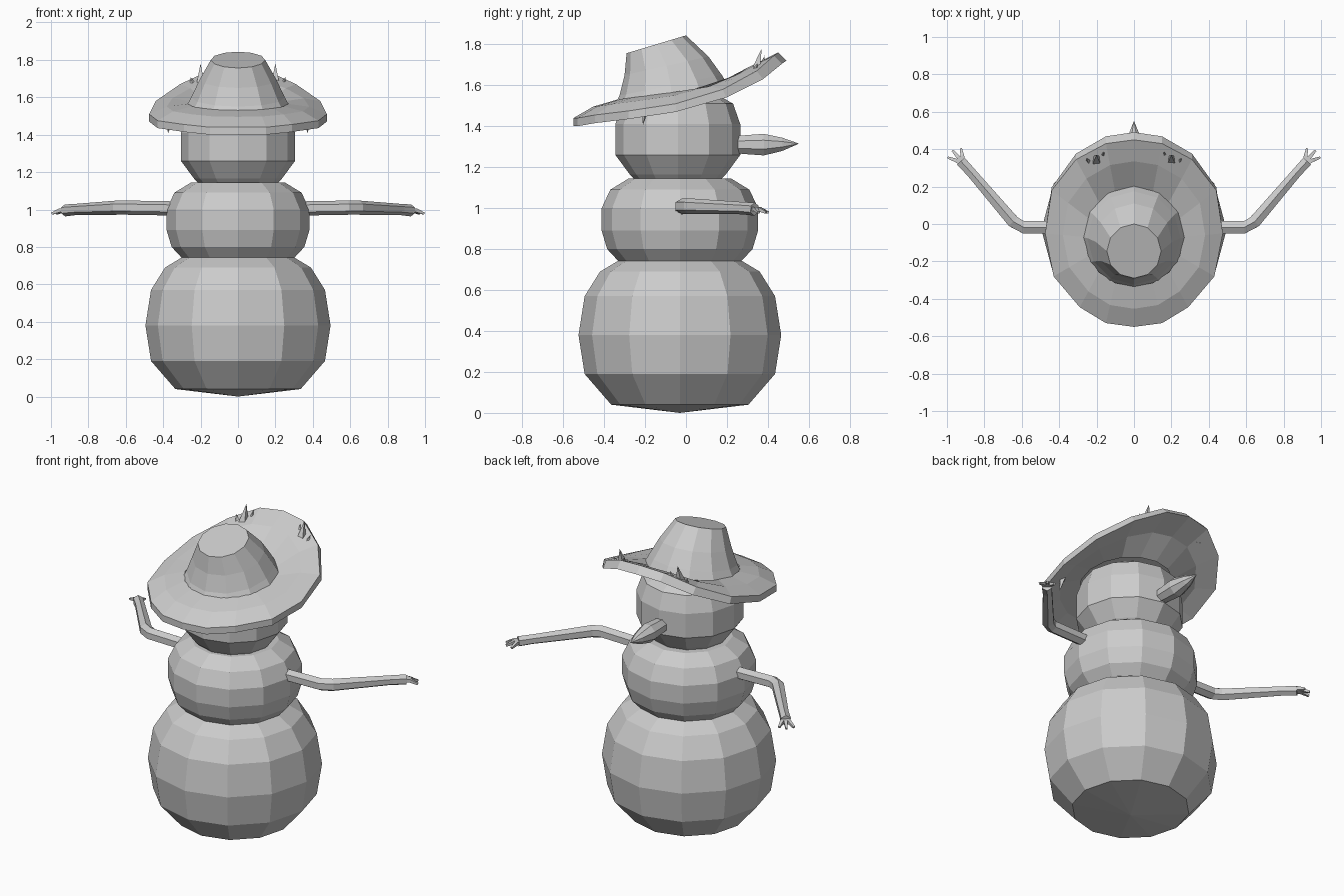
import bpy
import bmesh
from math import cos, sin, pi
from mathutils import Vector

old = bpy.data.objects.get("Cube")
if old:
    bpy.data.objects.remove(old)

COLOR = (0.6, 0.6, 0.6, 1)
grey = bpy.data.materials.new("plain grey")
grey.use_nodes = True
grey.diffuse_color = COLOR
grey.node_tree.nodes["Principled BSDF"].inputs["Base Color"].default_value = COLOR


def loft(name, rings, closed=False):
    """Join rings of equal length with quads; cap both ends unless closed."""
    bm = bmesh.new()
    loops = [[bm.verts.new(p) for p in ring] for ring in rings]
    pairs = list(zip(loops, loops[1:]))
    if closed:
        pairs.append((loops[-1], loops[0]))
    else:
        bm.faces.new(loops[0])
        bm.faces.new(loops[-1])
    for a, b in pairs:
        for i in range(len(a)):
            j = (i + 1) % len(a)
            bm.faces.new((a[i], a[j], b[j], b[i]))
    bmesh.ops.remove_doubles(bm, verts=bm.verts, dist=0.0008)
    bmesh.ops.recalc_face_normals(bm, faces=bm.faces)
    mesh = bpy.data.meshes.new(name)
    bm.to_mesh(mesh)
    bm.free()
    mesh.materials.append(grey)
    obj = bpy.data.objects.new(name, mesh)
    bpy.context.collection.objects.link(obj)
    return obj


def circle(center, radius, sides, slope=0.0, start=-pi / 2):
    """Horizontal ring that can rise towards +y."""
    c = Vector(center)
    out = []
    for i in range(sides):
        a = start + 2 * pi * i / sides
        y = radius * sin(a)
        out.append(c + Vector((radius * cos(a), y, y * slope)))
    return out


def tube(name, path, radii, sides):
    """Tapered limb along a path."""
    pts = [Vector(p) for p in path]
    rings = []
    for i, p in enumerate(pts):
        d = pts[min(i + 1, len(pts) - 1)] - pts[max(i - 1, 0)]
        d.normalize()
        side = d.cross(Vector((0, 0, 1)))
        if side.length < 0.01:
            side = Vector((1, 0, 0))
        side.normalize()
        up = side.cross(d)
        rings.append([p + radii[i] * (side * cos(a) + up * sin(a))
                      for a in (2 * pi * (k + 0.5) / sides for k in range(sides))])
    return loft(name, rings)


# Stacked snowballs: (height, radius) profiles
def ball(name, y, profile):
    loft(name, [circle((0, y, z), r, 12) for z, r in profile])


ball("bottom_ball", -0.03, [(0, 0.0001), (0.04, 0.335), (0.19, 0.465), (0.38, 0.495),
                            (0.57, 0.465), (0.69, 0.39), (0.75, 0.29)])
ball("middle_ball", -0.03, [(0.73, 0.29), (0.80, 0.355), (0.89, 0.382), (1.0, 0.382),
                            (1.09, 0.34), (1.145, 0.25)])
ball("head", -0.04, [(1.13, 0.2), (1.165, 0.235), (1.26, 0.305), (1.41, 0.305),
                     (1.51, 0.27), (1.58, 0.15)])

# Nose
tube("nose", [(0, 0.24, 1.31), (0, 0.29, 1.31), (0, 0.38, 1.31), (0, 0.47, 1.312), (0, 0.55, 1.315)],
     [0.045, 0.05, 0.057, 0.035, 0.001], 8)

# Hat brim: half of the rim outline from front to back, mirrored
half = [(0, -0.55, 1.44), (0.15, -0.53, 1.44), (0.29, -0.445, 1.455),
        (0.43, -0.28, 1.475), (0.475, -0.05, 1.51), (0.44, 0.18, 1.58),
        (0.31, 0.345, 1.67), (0.15, 0.43, 1.745), (0, 0.45, 1.76)]
rim = [Vector(p) for p in half]
rim += [Vector((-p.x, p.y, p.z)) for p in rim[-2:0:-1]]
base = circle((0, -0.07, 1.565), 0.265, 16, 0.13)
middle = [b.lerp(r, 0.55) + Vector((0, 0, 0.015)) for b, r in zip(base, rim)]
edge = [Vector((p.x, p.y + max(0, p.y) * 0.09, p.z - 0.04)) for p in rim]
lower = [p - Vector((0, 0, 0.045)) for p in middle]
inner = [p - Vector((0, 0, 0.04)) for p in base]
loft("hat_brim", [base, middle, rim, edge, lower, inner], closed=True)

# Hat crown
loft("hat_crown", [circle((0, -0.07, 1.545), 0.28, 12, 0.17),
                   circle((0, -0.075, 1.6), 0.25, 12, 0.2),
                   circle((0, -0.095, 1.695), 0.205, 12, 0.22),
                   circle((0, -0.145, 1.8), 0.145, 12, 0.3)])

for s, side in ((1, "left"), (-1, "right")):
    # Arms with a bent elbow
    tube(side + "_arm", [(s * 0.3, -0.018, 1.005), (s * 0.59, -0.018, 1.01),
                         (s * 0.645, 0.012, 1.01), (s * 0.87, 0.275, 1.0),
                         (s * 0.925, 0.335, 0.995)],
         [0.038, 0.038, 0.038, 0.03, 0.032], 6)
    # Fingers
    for n, (x, y) in enumerate([(0.995, 0.355), (0.97, 0.392), (0.925, 0.402)]):
        tube(f"{side}_finger_{n + 1}", [(s * 0.91, 0.315, 0.997),
                                        (s * (0.91 + x) / 2, (0.325 + y) / 2, 0.995),
                                        (s * x, y, 0.978)],
             [0.014, 0.014, 0.008], 4)
    # Small spikes on the raised brim and under its other edge
    spikes = [((0.2, 0.34, 1.67), (0.2, 0.37, 1.78), 0.03),
              ((0.235, 0.33, 1.65), (0.255, 0.35, 1.71), 0.022),
              ((0.17, 0.36, 1.67), (0.16, 0.385, 1.745), 0.02),
              ((0.36, -0.2, 1.49), (0.375, -0.21, 1.405), 0.02)]
    for n, (foot, tip, r) in enumerate(spikes):
        tube(f"{side}_spike_{n + 1}", [(s * foot[0], *foot[1:]), (s * tip[0], *tip[1:])],
             [r, 0.0003], 4)
